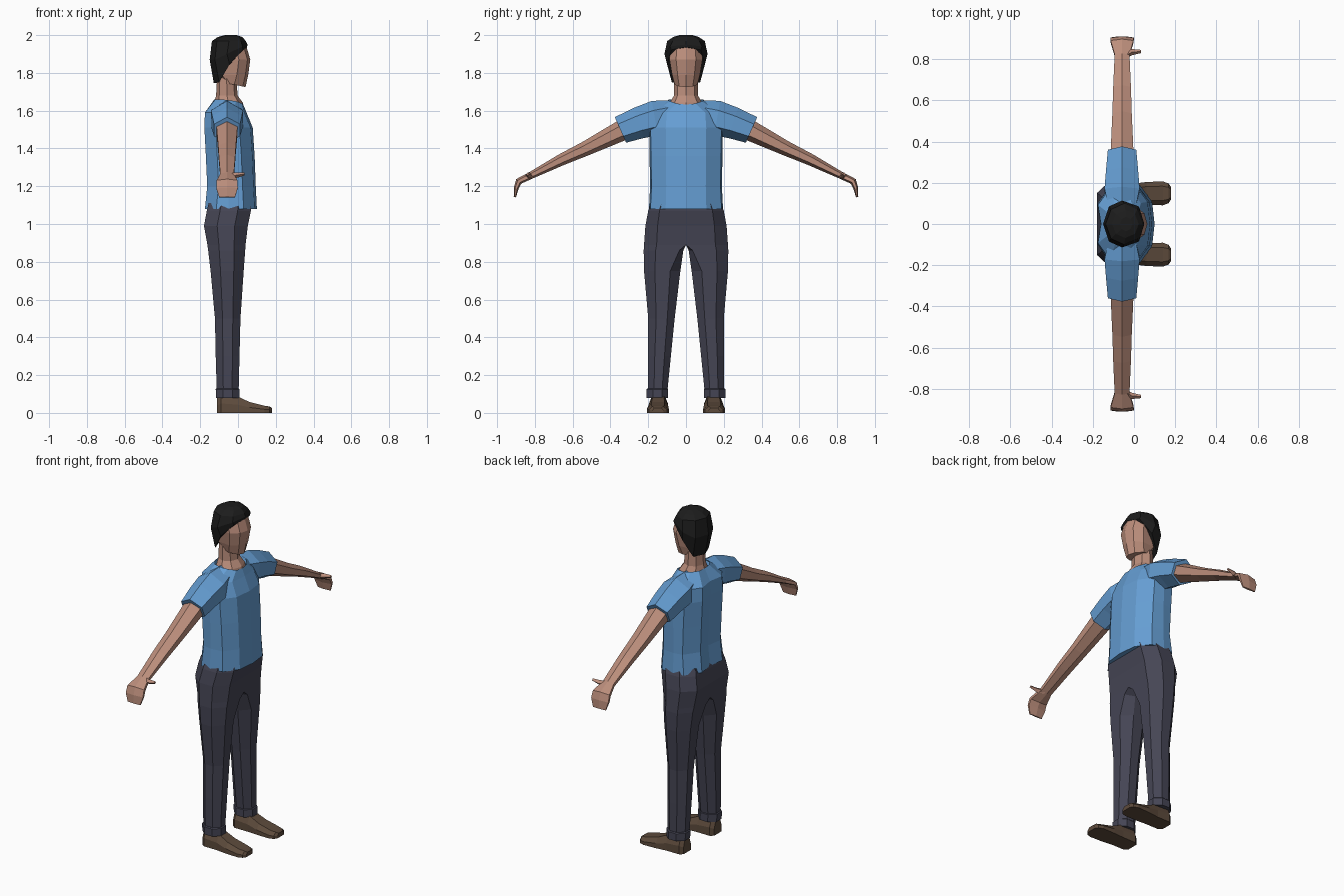
import bpy, bmesh, math
from mathutils import Vector


def material(name, rgb):
    m = bpy.data.materials.new(name)
    m.diffuse_color = (*rgb, 1)
    return m


SKIN = material("skin", (0.50, 0.27, 0.20))
SHIRT = material("blue_cloth", (0.13, 0.34, 0.65))
TROUSERS = material("dark_cloth", (0.06, 0.06, 0.09))
LEATHER = material("brown_leather", (0.11, 0.07, 0.045))
HAIR = material("black_hair", (0.012, 0.012, 0.012))


def loft(name, rings, mat, start=True, end=True, mirror=False):
    """Skin a list of equally sized point rings; optionally mirror across y = 0."""
    bm = bmesh.new()
    rows = [[bm.verts.new(p) for p in ring] for ring in rings]
    n = len(rows[0])
    for a, b in zip(rows, rows[1:]):
        for i in range(n):
            j = (i + 1) % n
            bm.faces.new((a[i], a[j], b[j], b[i]))
    if start:
        bm.faces.new(rows[0][::-1])
    if end:
        bm.faces.new(rows[-1])
    bmesh.ops.recalc_face_normals(bm, faces=bm.faces)
    me = bpy.data.meshes.new(name)
    bm.to_mesh(me)
    bm.free()
    me.materials.append(mat)
    ob = bpy.data.objects.new(name, me)
    bpy.context.collection.objects.link(ob)
    if mirror:
        mod = ob.modifiers.new("Mirror", 'MIRROR')
        mod.use_axis = (False, True, False)
        mod.use_mirror_merge = False
    return ob


def symmetric(half):
    """Complete a half ring that starts and ends on y = 0."""
    return half + [(x, -y, z) for x, y, z in half[-2:0:-1]]


def oval(z, xc, rx, ry, n=8):
    return [(xc + rx * math.cos(k * math.tau / n), ry * math.sin(k * math.tau / n), z)
            for k in range(n)]


# Shirt body: z, front x, back x, half width
def torso(z, xf, xb, w):
    return symmetric([(xf, 0, z), (xf - .012, .55 * w, z), (xf - .07, .96 * w, z),
                      (-.05, w, z), (xb + .06, .95 * w, z), (xb, .5 * w, z), (xb + .015, 0, z)])


body = [torso(*r) for r in [(1.08, .10, -.175, .196), (1.20, .094, -.163, .19),
                            (1.36, .088, -.17, .193), (1.51, .078, -.178, .195),
                            (1.59, .045, -.175, .185)]]
body.append(symmetric([(.028, 0, 1.632), (.022, .05, 1.638), (-.01, .085, 1.65),
                       (-.05, .095, 1.655), (-.09, .09, 1.66), (-.12, .05, 1.66),
                       (-.125, 0, 1.66)]))
loft("shirt_body", body, SHIRT, end=False)


# Sleeves and arms: ring centre y, z, tilt, half height, half width
def limb(y, z, tilt, h, w, xc=-.058):
    s, c = math.sin(math.radians(tilt)), math.cos(math.radians(tilt))
    return [(xc + u * w, y + v * h * s, z + v * h * c)
            for u, v in [(0, 1), (1, .45), (1, -.5), (0, -1), (-1, -.5), (-1, .45)]]


loft("sleeve", [limb(*r) for r in [(.075, 1.59, 0, .066, .065), (.165, 1.56, 10, .093, .085),
                                   (.25, 1.535, 18, .084, .078), (.347, 1.498, 24, .074, .069)]],
     SHIRT, mirror=True)
loft("arm_and_hand", [limb(*r) for r in [(.31, 1.51, 25, .058, .052), (.35, 1.49, 26, .054, .055),
                                         (.53, 1.40, 28, .039, .047), (.66, 1.34, 28, .031, .043),
                                         (.82, 1.258, 28, .019, .036), (.885, 1.226, 48, .018, .055),
                                         (.899, 1.19, 75, .013, .057), (.906, 1.142, 82, .006, .042)]],
     SKIN, mirror=True)

# Thumbs
loft("thumb", [[(x, y - r, z), (x, y, z + r), (x, y + r, z), (x, y, z - r)]
               for x, y, z, r in [(-.045, .815, 1.255, .014), (-.01, .835, 1.258, .015),
                                  (.034, .838, 1.265, .008)]], SKIN, mirror=True)


# Trousers: z, front x, back x, inner y, outer y, inner chamfer
def leg(z, xf, xb, yi, yo, k=.28):
    w, q, m = yo - yi, .2 * (xf - xb), (xf + xb) / 2
    return [(xf, yi + k * w, z), (xf, yo - .3 * w, z), (m + q, yo, z), (m - q, yo, z),
            (xb, yo - .3 * w, z), (xb, yi + k * w, z), (m - q, yi, z), (m + q, yi, z)]


loft("trouser_leg", [leg(*r) for r in [(1.11, .07, -.155, 0, .185, 0), (1.07, .068, -.165, 0, .20, 0),
                                       (.99, .052, -.18, 0, .215, 0), (.89, .04, -.162, 0, .222, 0),
                                       (.86, .038, -.158, .014, .224, .1), (.75, .03, -.145, .03, .222),
                                       (.50, .013, -.122, .06, .20), (.30, .008, -.118, .08, .202),
                                       (.10, .003, -.112, .10, .20)]], TROUSERS, mirror=True)
loft("trouser_cuff", [leg(*r) for r in [(.13, .003, -.113, .098, .203), (.125, .009, -.118, .094, .208),
                                        (.08, .009, -.116, .094, .208)]], TROUSERS, mirror=True)

# Shoes: x, half width, height, centre y
loft("shoe", [[(x, c + u * w, v * h) for u, v in
               [(-1, 0), (-1, .5), (-.6, 1), (.6, 1), (1, .5), (1, 0)]]
              for x, w, h, c in [(-.11, .035, .08, .146), (-.09, .05, .10, .146),
                                 (-.005, .05, .088, .146), (.06, .056, .058, .148),
                                 (.14, .058, .038, .149), (.168, .048, .034, .149),
                                 (.18, .03, .026, .149)]], LEATHER, mirror=True)

# Neck
loft("neck", [oval(*r) for r in [(1.60, -.05, .085, .095), (1.642, -.05, .076, .085),
                                 (1.68, -.059, .057, .064), (1.79, -.06, .05, .062)]], SKIN)


# Head: front z, back z, front x, back x, half width
def skull(zf, zb, xf, xb, w):
    z = lambda x: zb + (zf - zb) * (x - xb) / (xf - xb)
    return symmetric([(x, y, z(x)) for x, y in
                      [(xf, 0), (xf - .015, .6 * w), (xf - .06, w), (xb + .03, .9 * w),
                       (xb, .4 * w), (xb, 0)]])


loft("head", [skull(*r) for r in [(1.725, 1.75, .04, -.08, .06), (1.79, 1.79, .054, -.115, .074),
                                  (1.87, 1.87, .065, -.125, .087), (1.935, 1.935, .046, -.12, .083),
                                  (1.965, 1.965, .015, -.10, .06)]], SKIN)

# Hair: an eight-sided cap whose rim drops from the fringe to the nape
rim = symmetric([(.048, 0, 1.937), (.026, .078, 1.922), (-.045, .10, 1.845),
                 (-.10, .075, 1.75), (-.128, 0, 1.745)])
mid = symmetric([(.05, 0, 1.95), (.024, .085, 1.94), (-.058, .114, 1.90),
                 (-.122, .085, 1.87), (-.15, 0, 1.87)])
hair = [rim, mid, oval(1.968, -.048, .09, .10), oval(1.99, -.042, .065, .068),
        oval(2.0, -.038, .03, .035)]
loft("hair", hair, HAIR)
